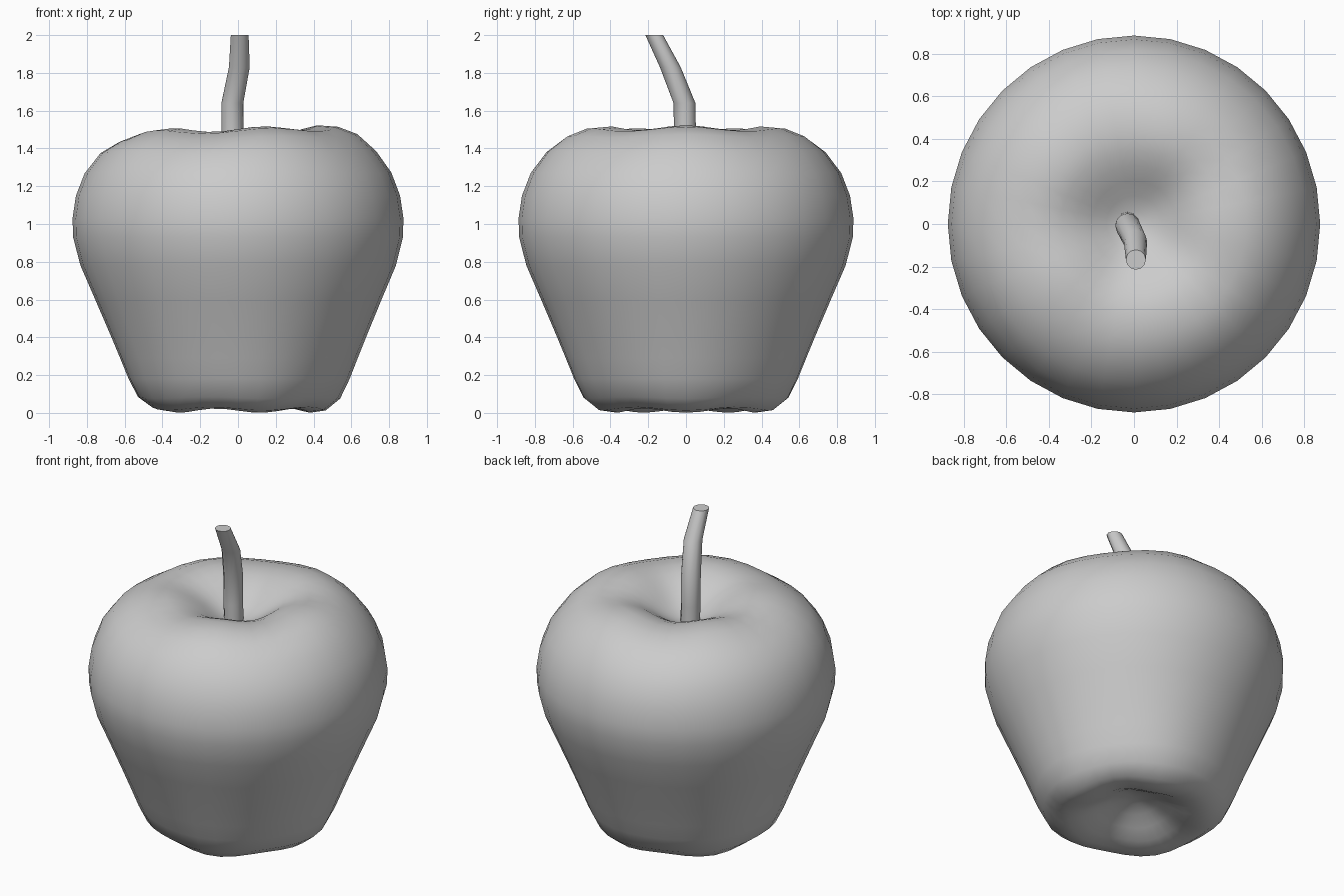
import bpy, bmesh
from math import cos, sin, pi, radians

if "Cube" in bpy.data.objects:
    bpy.data.objects.remove(bpy.data.objects["Cube"])


def make_object(name, rings, start=None, end=None, angle=60):
    """Skin a stack of equal rings; close each end with a pole or a flat cap."""
    bm = bmesh.new()
    loops = [[bm.verts.new(p) for p in ring] for ring in rings]
    n = len(loops[0])
    for a, b in zip(loops, loops[1:]):
        for i in range(n):
            j = (i + 1) % n
            bm.faces.new((a[i], a[j], b[j], b[i]))
    for loop, pole in ((loops[0], start), (loops[-1], end)):
        if pole is None:
            bm.faces.new(loop)
        else:
            v = bm.verts.new(pole)
            for i in range(n):
                bm.faces.new((loop[i], loop[(i + 1) % n], v))
    bmesh.ops.recalc_face_normals(bm, faces=bm.faces)
    me = bpy.data.meshes.new(name)
    bm.to_mesh(me)
    bm.free()
    ob = bpy.data.objects.new(name, me)
    bpy.context.collection.objects.link(ob)
    bpy.ops.object.select_all(action='DESELECT')
    ob.select_set(True)
    bpy.context.view_layer.objects.active = ob
    bpy.ops.object.shade_smooth_by_angle(angle=radians(angle))
    return ob


# Apple body: profile of (radius, height, radial lobe, vertical lobe)
profile = [
    (0.06, 0.138, 0, 0), (0.14, 0.114, 0, -0.002), (0.22, 0.070, 0, -0.006),
    (0.30, 0.030, 0, -0.010), (0.38, 0.012, 0, -0.011), (0.46, 0.022, 0.004, -0.009),
    (0.535, 0.080, 0.006, -0.004), (0.585, 0.18, 0.006, 0), (0.629, 0.29, 0.005, 0),
    (0.678, 0.41, 0.004, 0), (0.758, 0.60, 0.002, 0), (0.835, 0.78, 0.001, 0),
    (0.873, 0.93, 0, 0), (0.876, 1.03, 0, 0), (0.858, 1.15, 0, 0),
    (0.812, 1.27, 0, 0.002), (0.73, 1.38, 0.002, 0.005), (0.63, 1.455, 0.002, 0.008),
    (0.53, 1.493, 0, 0.011), (0.42, 1.502, 0, 0.012), (0.34, 1.486, 0, 0.010),
    (0.27, 1.458, 0, 0.007), (0.20, 1.418, 0, 0.004), (0.13, 1.373, 0, 0),
    (0.06, 1.342, 0, 0),
]
SEGMENTS = 32


def apple_ring(r, z, radial, vertical):
    ring = []
    tilt = 0.01 if z > 1.4 and r > 0.25 else 0
    for i in range(SEGMENTS):
        t = 2 * pi * i / SEGMENTS
        lobe = cos(5 * t)
        rr = r + radial * lobe
        ring.append((rr * cos(t), 1.012 * rr * sin(t),
                     max(0, z + vertical * lobe + tilt * r * 2 * cos(t))))
    return ring


make_object("apple_body", [apple_ring(*p) for p in profile],
            start=(0, 0, 0.145), end=(0, 0, 1.332))

# Bent stem: level rings of (x, y, z, radius)
stem_path = [(-0.03, 0, 1.30, 0.057), (-0.03, -0.005, 1.45, 0.058),
             (-0.03, -0.008, 1.64, 0.058), (0.007, -0.083, 1.83, 0.055),
             (0.009, -0.168, 2.0, 0.047)]
stem_rings = [[(x + r * cos(2 * pi * i / 12), y + r * sin(2 * pi * i / 12), z)
               for i in range(12)] for x, y, z, r in stem_path]
make_object("stem", stem_rings, angle=50)
